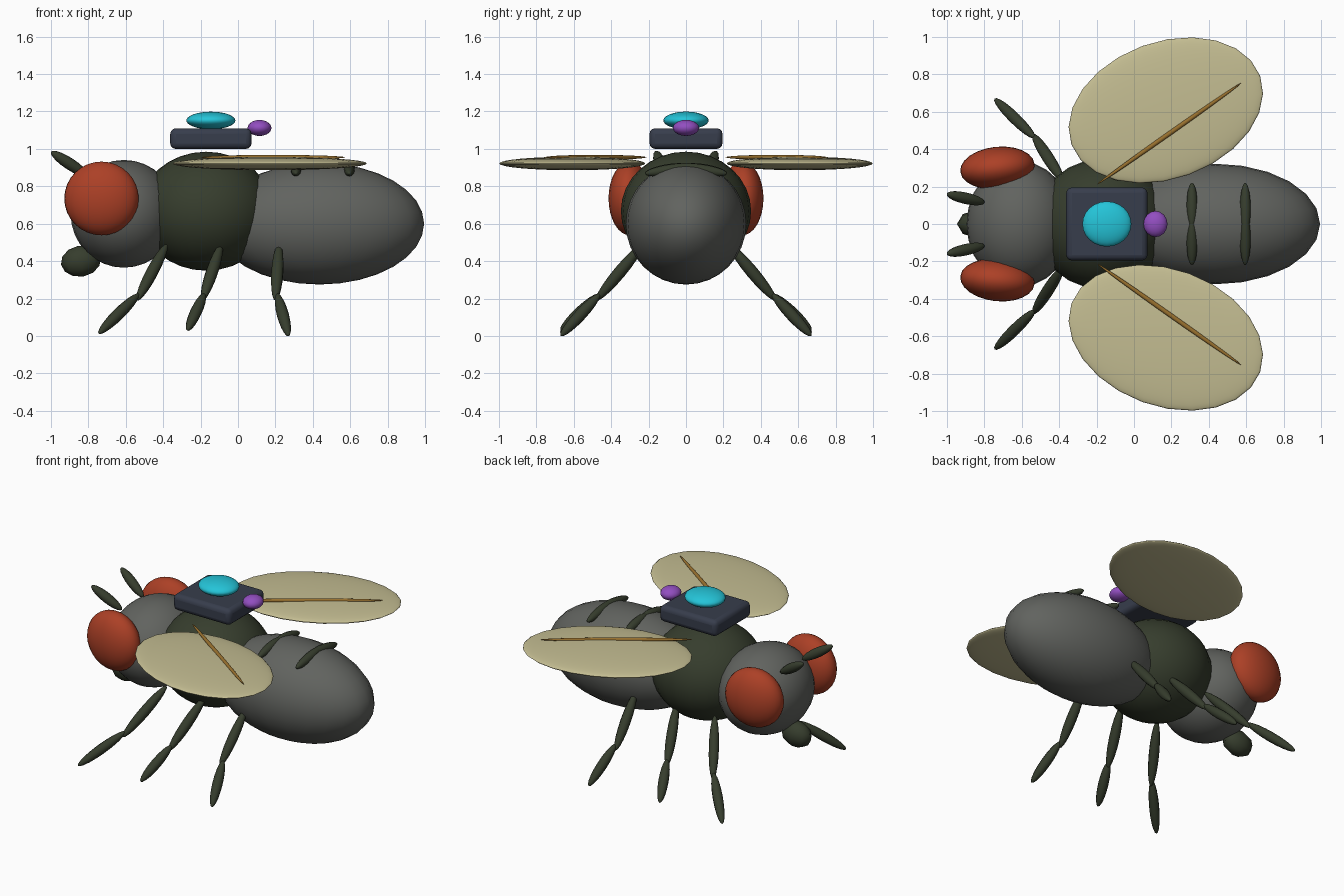
import bpy, math
from mathutils import Vector

if "Cube" in bpy.data.objects:
    bpy.data.objects.remove(bpy.data.objects["Cube"])


def material(name, r, g, b):
    m = bpy.data.materials.new(name)
    lin = [((c / 255 + 0.055) / 1.055) ** 2.4 for c in (r, g, b)]
    m.diffuse_color = (*lin, 1)
    m.use_nodes = True
    m.node_tree.nodes["Principled BSDF"].inputs["Base Color"].default_value = m.diffuse_color
    return m


GREY = material("body grey", 97, 99, 95)
GREEN = material("dark green", 54, 61, 45)
RED = material("eye red", 172, 64, 38)
WING = material("wing beige", 196, 189, 146)
VEIN = material("vein brown", 152, 112, 46)
NAVY = material("pack navy", 55, 61, 76)
CYAN = material("lamp cyan", 36, 196, 216)
PURPLE = material("knob purple", 146, 78, 192)


def ellipsoid(name, loc, radii, mat, seg=24, rings=16, rot=(0, 0, 0)):
    bpy.ops.mesh.primitive_uv_sphere_add(segments=seg, ring_count=rings, radius=1,
                                         location=loc, rotation=rot)
    ob = bpy.context.object
    ob.name = name
    ob.scale = radii
    ob.data.materials.append(mat)
    bpy.ops.object.shade_smooth()
    return ob


def spindle(name, a, b, r, mat):
    """Slim ellipsoid stretched between two points."""
    a, b = Vector(a), Vector(b)
    d = b - a
    rot = d.to_track_quat('Z', 'Y').to_euler()
    return ellipsoid(name, (a + b) / 2, (r, r, d.length / 2), mat, 10, 10, rot)


# Body
ellipsoid("abdomen", (0.435, 0, 0.6), (0.56, 0.322, 0.325), GREY)
ellipsoid("thorax", (-0.17, 0, 0.667), (0.36, 0.348, 0.318), GREEN)
ellipsoid("head", (-0.61, 0, 0.653), (0.285, 0.335, 0.288), GREY)
ellipsoid("mouth", (-0.84, 0, 0.4), (0.108, 0.075, 0.083), GREEN, 8, 6,
          (0, math.radians(-10), 0))

# Parts on both sides
for side, s in (("left", -1), ("right", 1)):
    ellipsoid("eye_" + side, (-0.73, s * 0.3, 0.735), (0.2, 0.113, 0.197), RED,
              rot=(0, 0, s * math.radians(6)))
    spindle("antenna_" + side, (-1.0, s * 0.16, 0.985), (-0.8, s * 0.115, 0.855), 0.032, GREEN)

    # Wing with one vein on top
    ellipsoid("wing_" + side, (0.17, s * 0.608, 0.922), (0.537, 0.366, 0.036), WING,
              rot=(0, 0, s * math.radians(20)))
    spindle("wing_vein_" + side, (-0.2, s * 0.21, 0.955), (0.575, s * 0.755, 0.955), 0.013, VEIN)

    # Legs: hip x, knee x, foot x, foot z
    for leg, hip, knee, foot, fz in (("front", -0.38, -0.54, -0.745, 0.012),
                                     ("middle", -0.09, -0.19, -0.27, 0.03),
                                     ("rear", 0.22, 0.2, 0.27, 0.0)):
        spindle(f"{leg}_thigh_{side}", (hip, s * 0.23, 0.49), (knee, s * 0.48, 0.19), 0.033, GREEN)
        spindle(f"{leg}_shin_{side}", (knee + 0.01, s * 0.46, 0.225), (foot, s * 0.67, fz), 0.032, GREEN)

    # Back ridges on the abdomen
    for label, x, over in (("front", 0.31, 0.02), ("rear", 0.595, 0.06)):
        spindle(f"{label}_ridge_{side}", (x, s * 0.22, 0.868), (x, -s * over, 0.908), 0.03, GREEN)

# Floating pack with lamp and knob
bpy.ops.mesh.primitive_cube_add(size=1, location=(-0.145, 0, 1.055))
pack = bpy.context.object
pack.name = "pack"
pack.scale = (0.435, 0.39, 0.11)
bpy.ops.object.transform_apply(location=False, rotation=False, scale=True)
pack.data.materials.append(NAVY)
bev = pack.modifiers.new("bevel", 'BEVEL')
bev.width = 0.03
bev.segments = 3
bpy.ops.object.shade_smooth_by_angle(angle=math.radians(35))

ellipsoid("lamp", (-0.145, 0, 1.152), (0.131, 0.121, 0.047), CYAN)
ellipsoid("knob", (0.115, 0, 1.112), (0.064, 0.07, 0.043), PURPLE, 16, 10)
